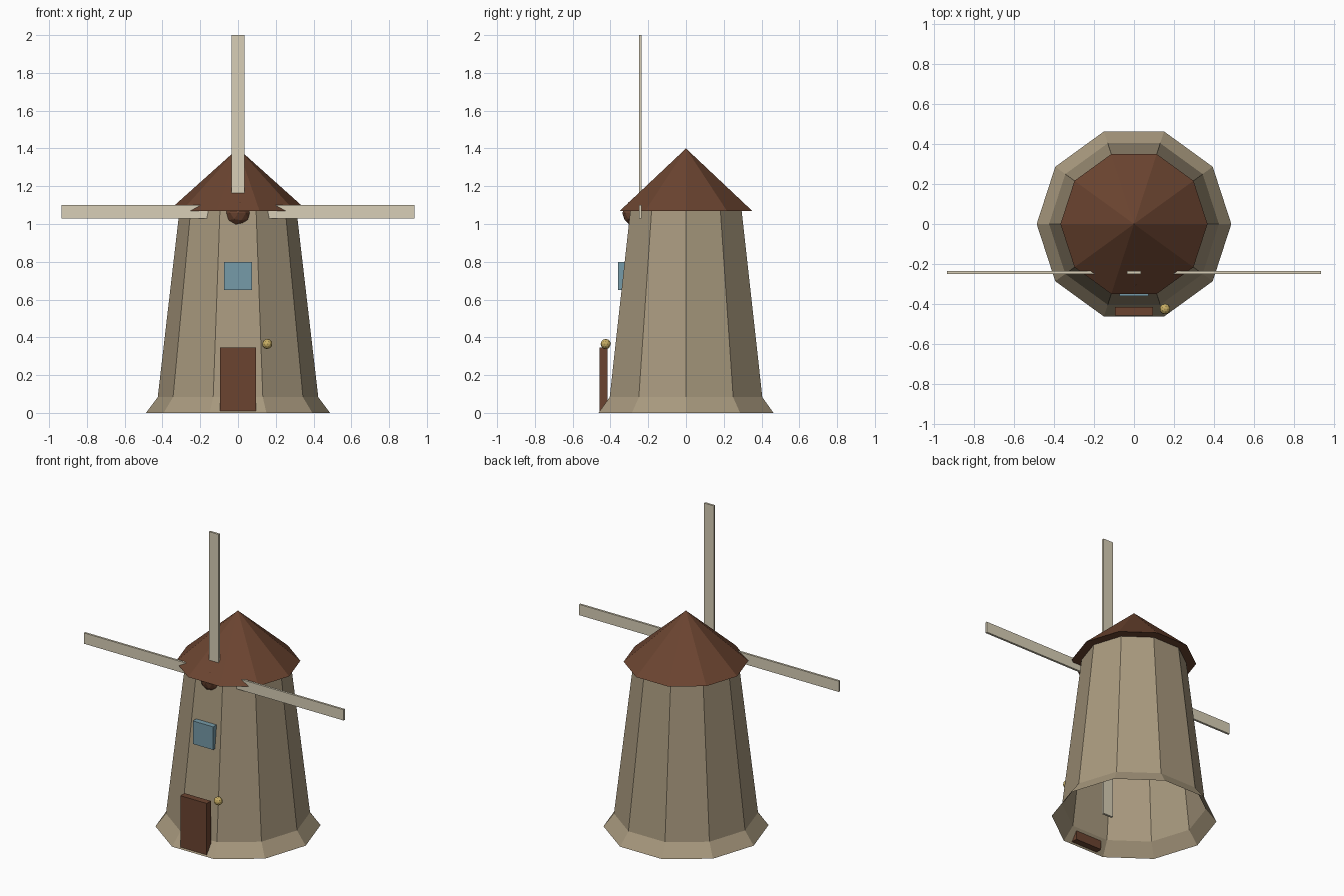
import bpy, bmesh, math
from mathutils import Matrix, Vector

if "Cube" in bpy.data.objects:
    bpy.data.objects.remove(bpy.data.objects["Cube"])

SIDES = 10


def srgb(r, g, b):
    lin = lambda c: ((c / 255 + 0.055) / 1.055) ** 2.4 if c > 10 else c / 3294.6
    return (lin(r), lin(g), lin(b), 1.0)


def material(name, rgb):
    m = bpy.data.materials.new(name)
    m.diffuse_color = srgb(*rgb)
    m.use_nodes = True
    m.node_tree.nodes["Principled BSDF"].inputs["Base Color"].default_value = m.diffuse_color
    return m


STONE = material("beige stone", (168, 153, 126))
BROWN = material("red brown wood", (107, 68, 48))
CANVAS = material("pale canvas", (216, 207, 183))
GLASS = material("dull blue glass", (118, 155, 168))
BRASS = material("brass", (200, 174, 100))


def finish(name, bm, mat):
    me = bpy.data.meshes.new(name)
    bm.to_mesh(me)
    bm.free()
    me.materials.append(mat)
    ob = bpy.data.objects.new(name, me)
    bpy.context.collection.objects.link(ob)
    return ob


def ring(bm, r, z):
    return [bm.verts.new((r * math.cos(a), r * math.sin(a), z))
            for a in (2 * math.pi * i / SIDES for i in range(SIDES))]


def box(name, lo, hi, mat):
    lo, hi = Vector(lo), Vector(hi)
    bm = bmesh.new()
    bmesh.ops.create_cube(bm, size=1, matrix=Matrix.Translation((lo + hi) / 2)
                          @ Matrix.Diagonal((*(hi - lo), 1)))
    return finish(name, bm, mat)


def ball(name, centre, r, mat):
    bm = bmesh.new()
    bmesh.ops.create_icosphere(bm, subdivisions=2, radius=r,
                               matrix=Matrix.Translation(centre))
    return finish(name, bm, mat)


# Tower: open-bottomed shell with a flared foot
bm = bmesh.new()
rings = [ring(bm, r, z) for r, z in ((0.487, 0), (0.425, 0.083), (0.31, 1.07))]
for a, b in zip(rings, rings[1:]):
    for i in range(SIDES):
        j = (i + 1) % SIDES
        bm.faces.new((a[i], a[j], b[j], b[i]))
finish("tower", bm, STONE)

# Roof: ten-sided cone with a flat underside
bm = bmesh.new()
eave = ring(bm, 0.368, 1.07)
apex = bm.verts.new((0, 0, 1.4))
for i in range(SIDES):
    bm.faces.new((eave[i], eave[(i + 1) % SIDES], apex))
bm.faces.new(eave[::-1])
finish("roof", bm, BROWN)

# Four sails around the hub axis
for k, side in enumerate(("top", "right", "bottom", "left")):
    sail = box("sail_" + side, (-0.035, -0.007, 0.06), (0.035, 0.007, 0.935), CANVAS)
    sail.data.transform(Matrix.Translation((0, -0.243, 1.065))
                        @ Matrix.Rotation(k * math.pi / 2, 4, 'Y'))

# Hub, door, knob and window
ball("hub", (0, -0.267, 1.057), 0.07, BROWN)
box("door", (-0.095, -0.458, 0.01), (0.095, -0.415, 0.345), BROWN)
ball("door_knob", (0.155, -0.425, 0.365), 0.027, BRASS)
box("window", (-0.073, -0.36, 0.65), (0.073, -0.325, 0.80), GLASS)
